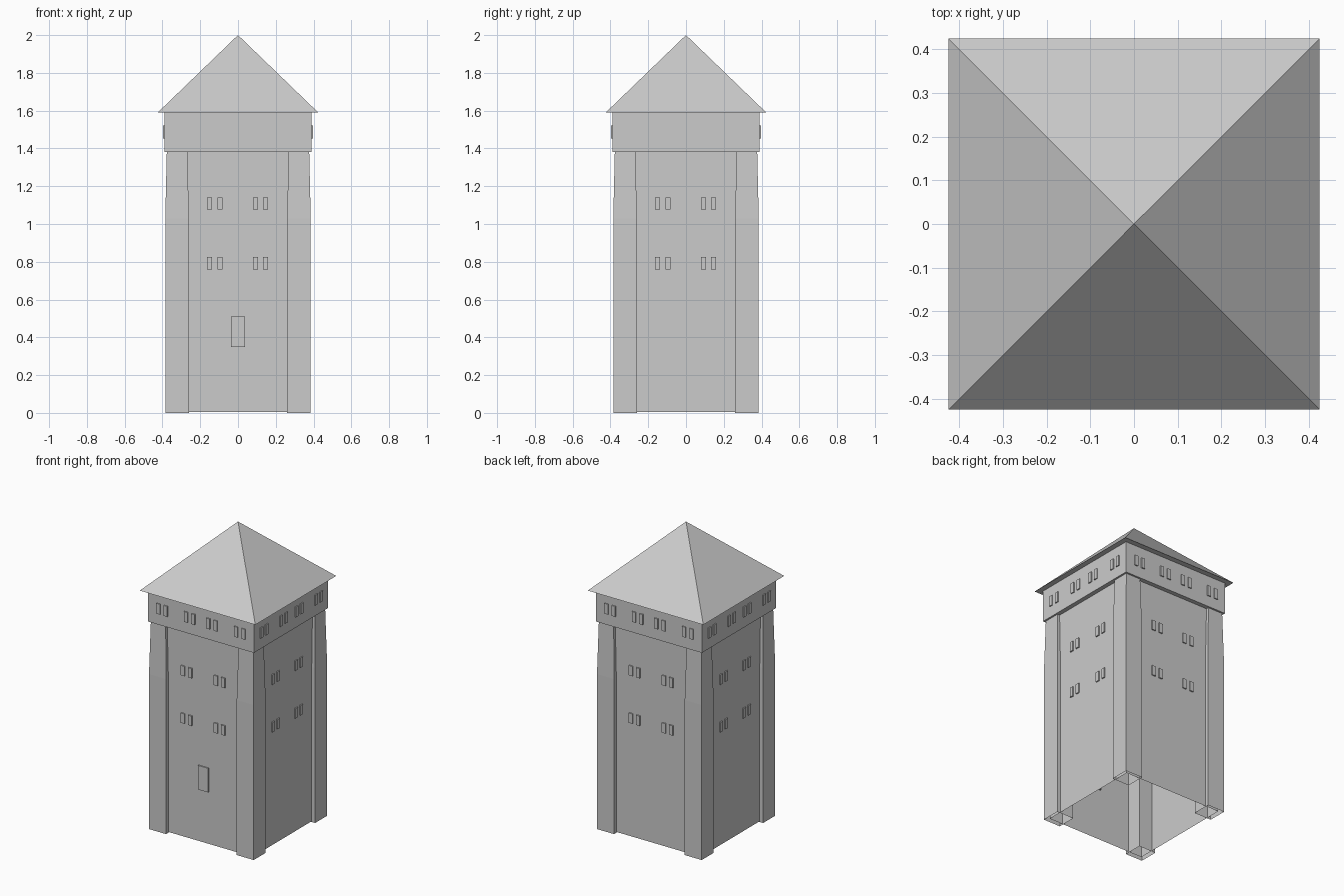
import bpy, bmesh, math
from mathutils import Matrix

if "Cube" in bpy.data.objects:
    bpy.data.objects.remove(bpy.data.objects["Cube"])


def make_object(name, bm):
    bmesh.ops.recalc_face_normals(bm, faces=bm.faces)
    mesh = bpy.data.meshes.new(name)
    bm.to_mesh(mesh)
    bm.free()
    ob = bpy.data.objects.new(name, mesh)
    bpy.context.collection.objects.link(ob)
    return ob


def square_loft(name, levels, cx=0, cy=0, bottom=True, top=True):
    """Stack of square rings given as (half width, z); zero width makes an apex."""
    bm = bmesh.new()
    rings = []
    for h, z in levels:
        if h == 0:
            rings.append([bm.verts.new((cx, cy, z))] * 4)
        else:
            rings.append([bm.verts.new((cx + sx * h, cy + sy * h, z))
                          for sx, sy in ((-1, -1), (1, -1), (1, 1), (-1, 1))])
    for a, b in zip(rings, rings[1:]):
        for i in range(4):
            j = (i + 1) % 4
            corners = [a[i], a[j], b[j], b[i]]
            bm.faces.new(list(dict.fromkeys(corners)))
    if bottom:
        bm.faces.new(rings[0][::-1])
    if top:
        bm.faces.new(rings[-1])
    return make_object(name, bm)


def panel(name, x, z, w, h, front, angle=0, depth=0.02):
    """Thin raised block on the front wall, turned about z onto another side."""
    bm = bmesh.new()
    m = (Matrix.Rotation(angle, 4, 'Z')
         @ Matrix.Translation((x, -front + depth / 2, z))
         @ Matrix.Diagonal((w, depth, h, 1)))
    bmesh.ops.create_cube(bm, size=1, matrix=m)
    return make_object(name, bm)


# Hollow tower walls, open at the bottom
square_loft("tower_walls", [(0.36, 0.005), (0.36, 1.38)], bottom=False, top=False)

# Corner piers: open tubes that narrow towards the top
for sx in (-1, 1):
    for sy in (-1, 1):
        square_loft("corner_pier", [(0.0625, 0), (0.0625, 1.03), (0.0545, 1.38)],
                    sx * 0.3225, sy * 0.3225, bottom=False, top=False)

# Overhanging upper storey
square_loft("upper_storey", [(0.389, 1.38), (0.389, 1.59)])

# Pyramid roof with eaves
square_loft("roof", [(0.425, 1.59), (0, 2.0)], top=False)

# Paired windows on all four sides
for side in range(4):
    a = side * math.pi / 2
    for pair in (-0.123, 0.119):
        for dx in (-0.027, 0.027):
            for z in (0.792, 1.108):
                panel("wall_window", pair + dx, z, 0.027, 0.065, 0.368, a)
    for pair in (-0.284, -0.081, 0.083, 0.288):
        for dx in (-0.027, 0.027):
            panel("upper_window", pair + dx, 1.487, 0.026, 0.069, 0.396, a)

# Front door
panel("door", 0, 0.43, 0.074, 0.16, 0.368)
